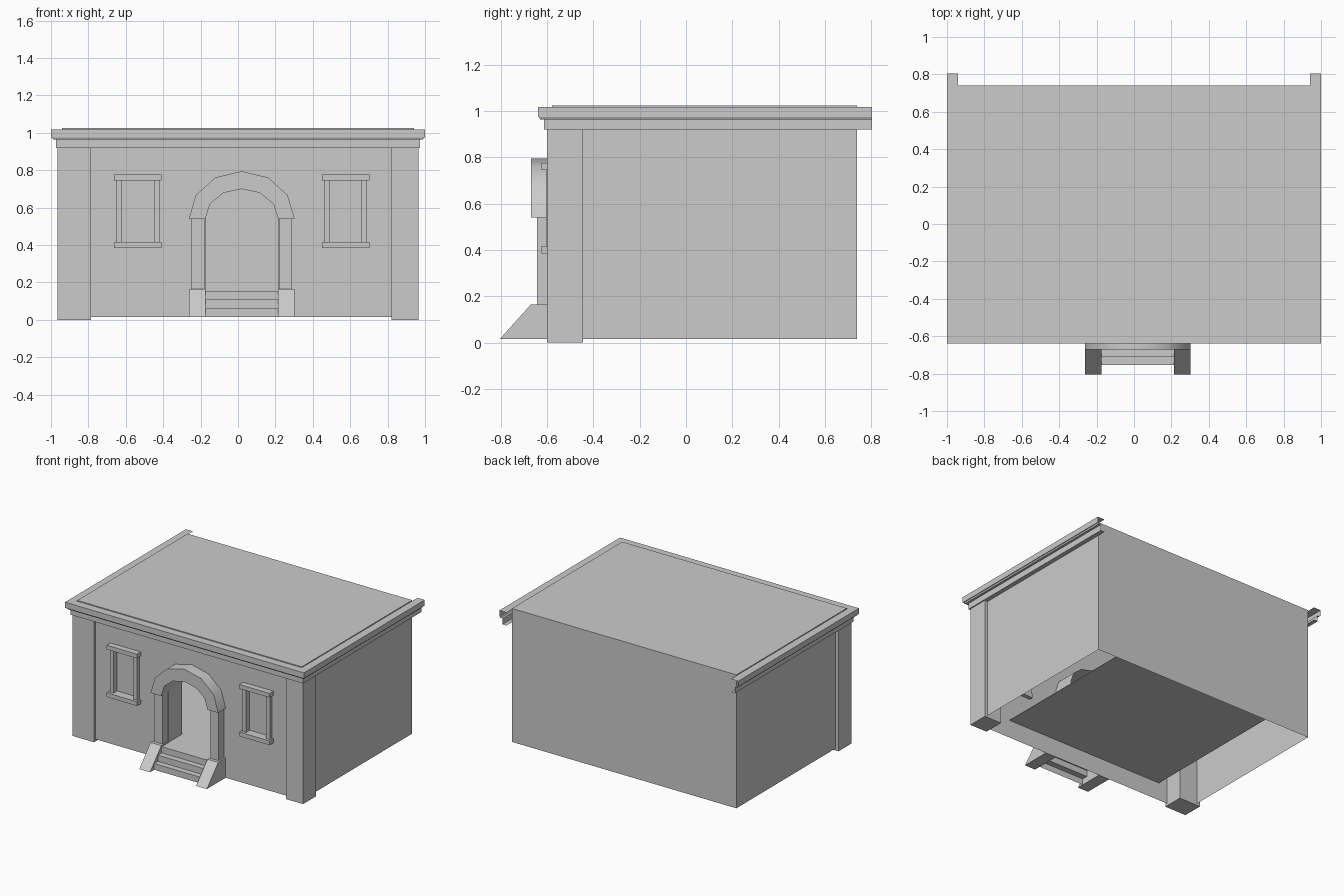
import bpy, bmesh, math
from mathutils import Vector

if "Cube" in bpy.data.objects:
    bpy.data.objects.remove(bpy.data.objects["Cube"])

STONE = (0.6, 0.6, 0.6, 1)
stone = bpy.data.materials.new("pale_grey_stone")
stone.use_nodes = True
stone.diffuse_color = STONE
stone.node_tree.nodes["Principled BSDF"].inputs["Base Color"].default_value = STONE

# Main dimensions
HALF, FRONT, BACK = 0.94, -0.58, 0.74
BASE, ROOF, FLOOR = 0.015, 1.025, 0.155
MID = 0.02            # centre line of the doorway and windows
SPRING = 0.54         # height where the arch begins


def finish(name, bm, recalc=True):
    if recalc:
        bmesh.ops.recalc_face_normals(bm, faces=bm.faces[:])
    mesh = bpy.data.meshes.new(name)
    bm.to_mesh(mesh)
    bm.free()
    mesh.materials.append(stone)
    obj = bpy.data.objects.new(name, mesh)
    bpy.context.collection.objects.link(obj)
    return obj


def add_box(bm, x, y, z):
    verts = bmesh.ops.create_cube(bm, size=1)["verts"]
    for v in verts:
        v.co = [(a + b) / 2 + c * (b - a) for c, (a, b) in zip(v.co, (x, y, z))]
    return verts


def box(name, x, y, z):
    bm = bmesh.new()
    add_box(bm, x, y, z)
    return finish(name, bm)


def strip(bm, rows, closed=False):
    """Skin neighbouring rows of points with quads."""
    grid = [[bm.verts.new(p) for p in row] for row in rows]
    pairs = list(zip(grid, grid[1:])) + ([(grid[-1], grid[0])] if closed else [])
    for a, b in pairs:
        for i in range(len(a) - 1):
            bm.faces.new((a[i], a[i + 1], b[i + 1], b[i]))


def arc(rx, rz):
    angles = [math.pi * (1 - i / 6) for i in range(7)]
    return [(MID + rx * math.cos(t), SPRING + rz * math.sin(t)) for t in angles]


def rect(x0, x1, z0, z1):
    return [(x0, z0), (x0, z1), (x1, z1), (x1, z0)]


# Roof, side walls and back wall as an open shell
bm = bmesh.new()
add_box(bm, (-HALF, HALF), (FRONT, BACK), (BASE, ROOF))
bm.normal_update()
unwanted = [f for f in bm.faces if f.normal.y < -0.5 or f.normal.z < -0.5]
bmesh.ops.delete(bm, geom=unwanted, context="FACES")
finish("walls_and_roof", bm, recalc=False)

# Front wall with openings
windows = [MID - 0.555, MID + 0.555]
door = [(MID - 0.195, FLOOR)] + arc(0.195, 0.16) + [(MID + 0.195, FLOOR)]
panes = [rect(c - 0.085, c + 0.085, 0.415, 0.745) for c in windows]
bm = bmesh.new()
edges = []
for loop in [rect(-HALF, HALF, BASE, ROOF), door] + panes:
    verts = [bm.verts.new((x, FRONT, z)) for x, z in loop]
    edges += [bm.edges.new((verts[i - 1], verts[i])) for i in range(len(verts))]
bmesh.ops.triangle_fill(bm, use_beauty=True, use_dissolve=False, edges=edges,
                        normal=Vector((0, -1, 0)))
bm.normal_update()
for f in bm.faces:
    if f.normal.y > 0:
        f.normal_flip()
finish("front_wall", bm, recalc=False)

# Doorway lining
bm = bmesh.new()
strip(bm, [[(x, y, z) for x, z in door] for y in (FRONT, -0.42)])
finish("doorway_lining", bm)

# Windows: recessed pane, jambs, lintel and sill
for side, c, pane in zip(("right", "left"), windows, panes):
    box(side + "_window_pane", (c - 0.09, c + 0.09), (-0.56, -0.55), (0.41, 0.75))
    bm = bmesh.new()
    for s in (-1, 1):
        x = sorted((c + s * 0.085, c + s * 0.115))
        add_box(bm, x, (-0.605, -0.55), (0.415, 0.745))
    finish(side + "_window_jambs", bm)
    for part, z in (("lintel", 0.745), ("sill", 0.385)):
        box(side + "_window_" + part, (c - 0.127, c + 0.127), (-0.625, -0.55), (z, z + 0.032))

# Arch over the door
bm = bmesh.new()
outer, inner = arc(0.283, 0.255), arc(0.195, 0.16)
rows = [[(x, y, z) for x, z in curve]
        for curve, y in ((outer, -0.67), (outer, FRONT), (inner, FRONT), (inner, -0.67))]
strip(bm, rows, closed=True)
bmesh.ops.holes_fill(bm, edges=bm.edges[:], sides=4)
arch = finish("door_arch", bm)
bpy.ops.object.select_all(action="DESELECT")
arch.select_set(True)
bpy.context.view_layer.objects.active = arch
bpy.ops.object.shade_smooth_by_angle(angle=math.radians(38))

# Door jambs and sloping stair cheeks
for side, s in (("right", -1), ("left", 1)):
    x = sorted((MID + s * 0.2, MID + s * 0.27))
    box(side + "_door_jamb", x, (-0.645, FRONT), (0.165, SPRING))
    bm = bmesh.new()
    x = sorted((MID + s * 0.193, MID + s * 0.283))
    for v in add_box(bm, x, (-0.805, FRONT), (BASE, 0.165)):
        if v.co.z > 0.1 and v.co.y < -0.7:
            v.co.y = -0.67
    finish(side + "_stair_cheek", bm)

# Steps as a folded sheet
profile = []
for i in range(3):
    y, rise = -0.755 + 0.045 * i, (FLOOR - BASE) / 3
    profile += [(y, BASE + rise * i), (y, BASE + rise * (i + 1))]
profile.append((FRONT, FLOOR))
bm = bmesh.new()
strip(bm, [[(MID + s * 0.193, y, z) for y, z in profile] for s in (1, -1)])
bm.normal_update()
if sum(f.normal.z for f in bm.faces) < 0:
    bmesh.ops.reverse_faces(bm, faces=bm.faces[:])
finish("steps", bm, recalc=False)

# Interior floor
box("floor", (-0.71, 0.63), (FRONT, BACK - 0.01), (FLOOR - 0.004, FLOOR))

# Corner pilasters
box("right_pilaster", (-0.965, -0.785), (-0.6, -0.445), (0, 0.92))
box("left_pilaster", (0.82, 0.965), (-0.6, -0.445), (0, 0.92))

# Stepped cornice around the front and both sides
profile = [(0, 0.92), (0.033, 0.92), (0.033, 0.965), (0.05, 0.965), (0.055, 0.975),
           (0.06, 0.975), (0.06, 1.018), (0, 1.018)]
END = 0.805
corners = [(-1, None), (-1, FRONT), (1, FRONT), (1, None)]
bm = bmesh.new()
strip(bm, [[(s * (HALF + d), END if y is None else y - d, z) for d, z in profile]
           for s, y in corners])
bm.normal_update()
if max(bm.faces, key=lambda f: f.calc_center_median().z).normal.z < 0:
    bmesh.ops.reverse_faces(bm, faces=bm.faces[:])
finish("cornice", bm, recalc=False)
